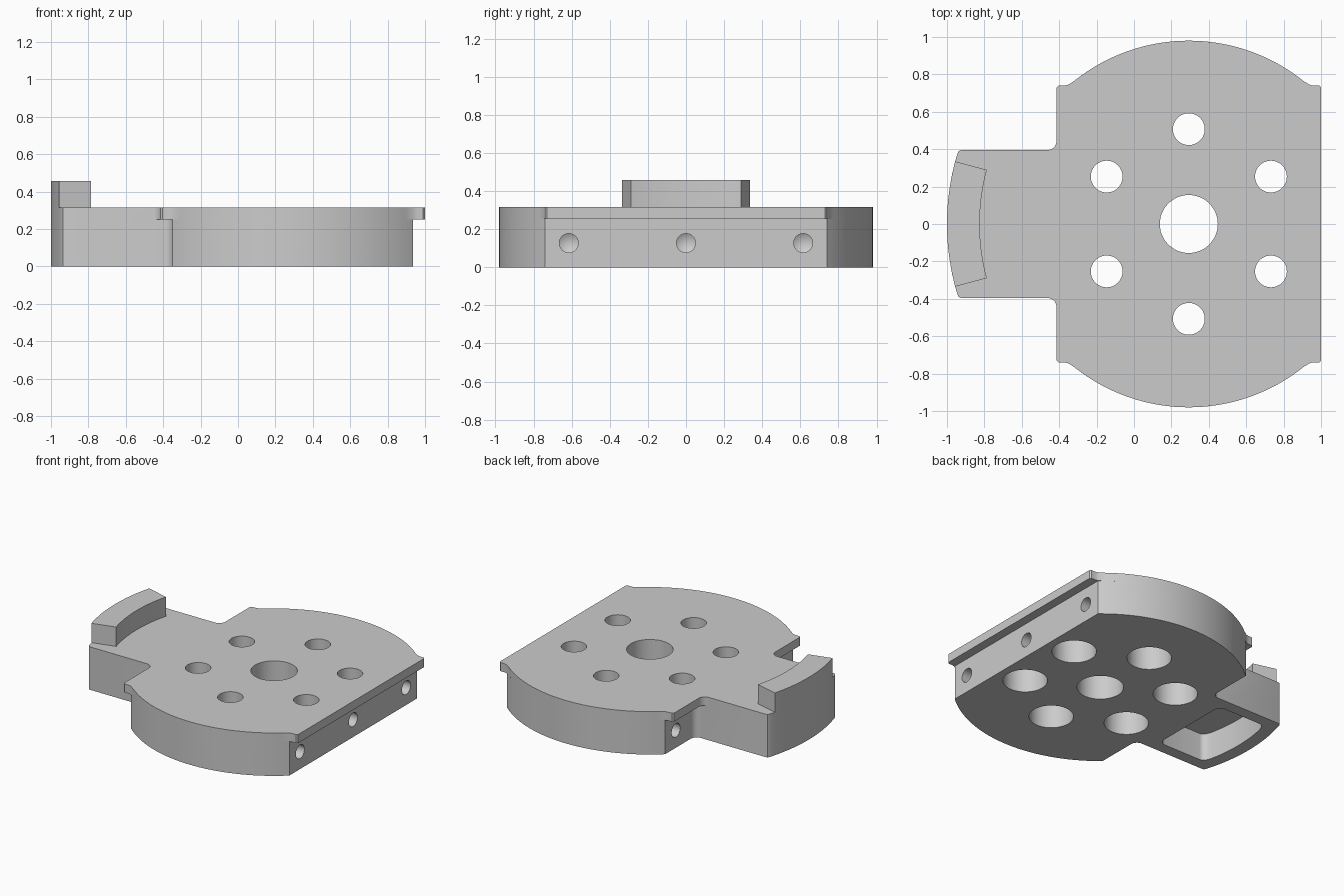
import bpy, bmesh
from math import sin, cos, radians, asin, acos, degrees
from mathutils import Matrix

if "Cube" in bpy.data.objects:
    bpy.data.objects.remove(bpy.data.objects["Cube"])

CX = 0.293          # disc centre on x
R = 0.98            # disc radius
RT = 1.293          # radius of the tab's curved end
TOP, STEP = 0.315, 0.252


def arc(cx, cy, r, a0, a1, n):
    return [(cx + r * cos(radians(a0 + (a1 - a0) * i / n)),
             cy + r * sin(radians(a0 + (a1 - a0) * i / n))) for i in range(n + 1)]


def mirror_y(half):
    return half + [(x, -y) for x, y in reversed(half) if abs(y) > 1e-5]


def prism(name, pts, z0, z1):
    bm = bmesh.new()
    face = bm.faces.new([bm.verts.new((x, y, z0)) for x, y in pts])
    ext = bmesh.ops.extrude_face_region(bm, geom=[face])
    for v in ext["geom"]:
        if isinstance(v, bmesh.types.BMVert):
            v.co.z = z1
    bmesh.ops.recalc_face_normals(bm, faces=bm.faces)
    return to_object(name, bm)


def to_object(name, bm):
    me = bpy.data.meshes.new(name)
    bm.to_mesh(me)
    bm.free()
    ob = bpy.data.objects.new(name, me)
    bpy.context.collection.objects.link(ob)
    return ob


def combine(target, other, op):
    other.hide_render = True
    m = target.modifiers.new(op, 'BOOLEAN')
    m.operation, m.solver, m.object = op, 'EXACT', other
    bpy.context.view_layer.objects.active = target
    bpy.ops.object.modifier_apply(modifier=m.name)
    bpy.data.objects.remove(other)


def drill(x, y, r, z0, z1):
    combine(body, prism("drill", arc(x, y, r, 0, 352.5, 47), z0, z1), 'DIFFERENCE')


def side_drill(x, y, direction):
    # blind hole with a conical tip
    prof = [(-0.1, 0.05), (0.16, 0.05), (0.19, 0.0)]
    bm = bmesh.new()
    n = 24
    rings = [[bm.verts.new((x + direction * d, y + r * cos(radians(360 * i / n)),
                            0.127 + r * sin(radians(360 * i / n)))) for i in range(n)]
             for d, r in prof[:2]]
    tip = bm.verts.new((x + direction * prof[2][0], y, 0.127))
    bm.faces.new(rings[0])
    for i in range(n):
        j = (i + 1) % n
        bm.faces.new((rings[0][i], rings[0][j], rings[1][j], rings[1][i]))
        bm.faces.new((rings[1][i], rings[1][j], tip))
    bmesh.ops.recalc_face_normals(bm, faces=bm.faces)
    combine(body, to_object("side_drill", bm), 'DIFFERENCE')


# Outline shared by lower body and top plate: disc, optional ears, tab
def outline(wall, ears):
    a = 51.5 if ears else degrees(acos((0.935 - CX) / R))
    ear = [(1.0, 0.73), (0.99, 0.74), (0.955, 0.74), (0.935, 0.746)] if ears else []
    half = ear + arc(CX, 0, R, a, 180 - a, 56)
    half += [(2 * CX - x, y) for x, y in reversed(ear)]
    half += arc(wall - 0.05, 0.445, 0.05, 0, -90, 8)
    t = degrees(asin(0.38 / RT))
    half += [(-0.925, 0.395), (-0.936, 0.391)] + arc(CX, 0, RT, 180 - t, 180, 14)
    return mirror_y(half)


# Body and overhanging top plate
body = prism("base_plate", outline(2 * CX - 0.935, False), 0, STEP)
combine(body, prism("top_plate", outline(2 * CX - 1.0, True), STEP, TOP), 'UNION')

# Raised curved rib on the tab
rib = arc(CX, 0, RT, 165, 195, 24) + arc(CX, 0, 1.118, 195, 165, 24)
combine(body, prism("rib", rib, TOP, 0.457), 'UNION')

# Pocket under the tab
t = degrees(asin(0.26 / 1.2))
pocket = mirror_y(arc(-0.53, 0.26, 0.05, 0, 90, 6) + arc(-0.83, 0.27, 0.04, 90, 150, 4)
                  + arc(CX, 0, 1.2, 180 - t, 180, 10))
combine(body, prism("pocket", pocket, -0.1, 0.2), 'DIFFERENCE')

# Centre bore and six counterbored holes
drill(CX, 0, 0.155, -0.1, 0.6)
for k in range(6):
    a = radians(30 + 60 * k)
    x, y = CX + 0.507 * cos(a), 0.507 * sin(a)
    drill(x, y, 0.085, -0.1, 0.6)
    drill(x, y, 0.148, -0.1, 0.21)

# Screw holes in the flat sides
for y in (-0.615, 0, 0.615):
    side_drill(0.935, y, -1)
    if y:
        side_drill(2 * CX - 0.935, y, 1)

bpy.ops.object.select_all(action='DESELECT')
body.select_set(True)
bpy.context.view_layer.objects.active = body
bpy.ops.object.shade_smooth_by_angle(angle=radians(30))
